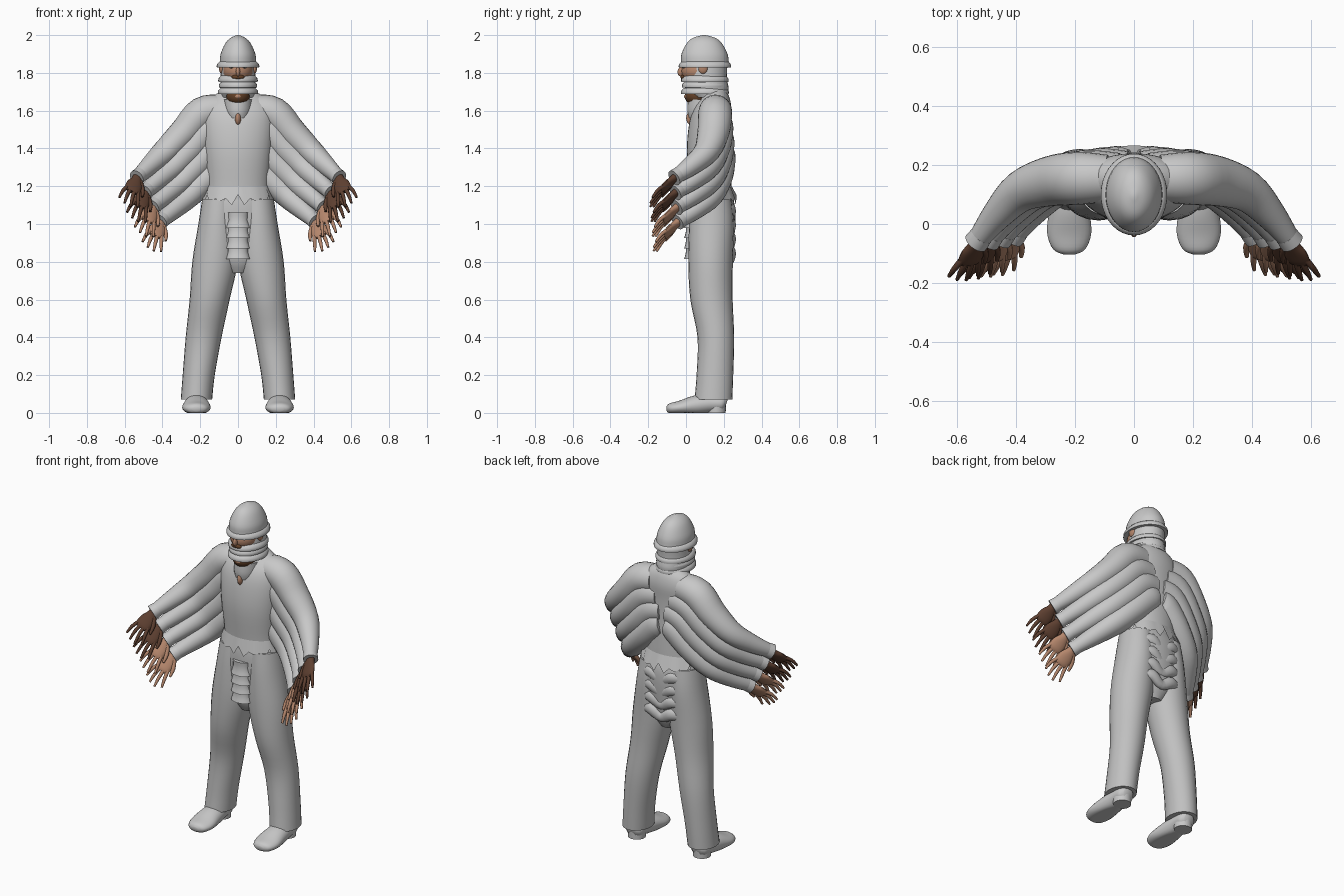
import bpy, bmesh, math
from mathutils import Vector

if "Cube" in bpy.data.objects:
    bpy.data.objects.remove(bpy.data.objects["Cube"], do_unlink=True)


def material(name, rgb):
    m = bpy.data.materials.new(name)
    m.use_nodes = True
    m.diffuse_color = (*rgb, 1)
    m.node_tree.nodes["Principled BSDF"].inputs["Base Color"].default_value = (*rgb, 1)
    return m


CLOTH = material("grey cloth", (0.58, 0.58, 0.58))
TROUSER = material("trouser grey", (0.53, 0.53, 0.53))
SKIN = material("light skin", (0.46, 0.24, 0.15))
BROWN = material("dark brown skin", (0.11, 0.05, 0.03))
HAIR = material("dark beard", (0.12, 0.05, 0.02))
WHITE = material("eye white", (0.7, 0.68, 0.65))


def finish(name, bm, mat, angle=50):
    bmesh.ops.recalc_face_normals(bm, faces=bm.faces)
    me = bpy.data.meshes.new(name)
    bm.to_mesh(me)
    bm.free()
    ob = bpy.data.objects.new(name, me)
    bpy.context.collection.objects.link(ob)
    me.materials.append(mat)
    bpy.ops.object.select_all(action='DESELECT')
    ob.select_set(True)
    bpy.context.view_layer.objects.active = ob
    bpy.ops.object.shade_smooth_by_angle(angle=math.radians(angle))
    return ob


def spline(pts, steps):
    # Smooth interpolation through the control points
    pts = [Vector(p) for p in pts]
    out = []
    for i in range(len(pts) - 1):
        p0, p1 = pts[max(i - 1, 0)], pts[i]
        p2, p3 = pts[i + 1], pts[min(i + 2, len(pts) - 1)]
        for k in range(steps):
            t = k / steps
            out.append(0.5 * (2 * p1 + (p2 - p0) * t + (2 * p0 - 5 * p1 + 4 * p2 - p3) * t * t
                              + (3 * p1 - p0 - 3 * p2 + p3) * t ** 3))
    return out + [pts[-1]]


def sweep(name, pts, mat, side=(1, 0, 0), n=24, steps=4, s=1, floor=False, level=False):
    """Skin rings along points (x, y, z, radius along side, other radius); s mirrors in x."""
    path = spline(pts, steps)
    bm = bmesh.new()
    rings = []
    for i, p in enumerate(path):
        c = p.to_3d() if len(p) == 3 else Vector(p[:3])
        t = Vector(path[min(i + 1, len(path) - 1)][:3]) - Vector(path[max(i - 1, 0)][:3])
        t = Vector((0, 0, 1)) if level else t.normalized()
        a = Vector(side)
        a = (a - t * a.dot(t)).normalized()
        b = t.cross(a)
        ring = []
        for k in range(n):
            w = math.tau * k / n
            v = c + a * p[3] * math.cos(w) + b * p[4] * math.sin(w)
            ring.append(bm.verts.new((v.x * s, v.y, max(v.z, 0) if floor else v.z)))
        rings.append(ring)
    for r, q in zip(rings, rings[1:]):
        for k in range(n):
            bm.faces.new((r[k], r[(k + 1) % n], q[(k + 1) % n], q[k]))
    bm.faces.new(rings[0])
    bm.faces.new(rings[-1])
    return finish(name, bm, mat)


def ball(name, loc, size, mat):
    bm = bmesh.new()
    bmesh.ops.create_uvsphere(bm, u_segments=24, v_segments=14, radius=1)
    for v in bm.verts:
        v.co = Vector([v.co[i] * size[i] + loc[i] for i in range(3)])
    return finish(name, bm, mat)


# Torso
sweep("shirt_torso", [(0, .135, 1.08, .175, .105), (0, .13, 1.2, .165, .11), (0, .12, 1.38, .18, .115),
      (0, .125, 1.52, .19, .11), (0, .14, 1.61, .185, .1), (0, .155, 1.67, .14, .075),
      (0, .16, 1.71, .08, .05)], CLOTH, n=32, level=True)

# Ragged shirt hem
bm = bmesh.new()
N = 36
top = [bm.verts.new((.168 * math.cos(math.tau * k / N), .13 + .112 * math.sin(math.tau * k / N), 1.2)) for k in range(N)]
low = [bm.verts.new((.19 * math.cos(math.tau * k / N), .135 + .132 * math.sin(math.tau * k / N),
                     1.1 + .035 * (k % 2) + .02 * (k % 3 == 0))) for k in range(N)]
for k in range(N):
    j = (k + 1) % N
    bm.faces.new((top[k], top[j], low[j], low[k]))
finish("shirt_hem", bm, CLOTH)

# Trousers
sweep("trouser_seat", [(0, .135, .74, .06, .07), (0, .135, .82, .14, .105), (0, .14, .98, .19, .12),
      (0, .14, 1.1, .19, .118), (0, .135, 1.17, .165, .1)], TROUSER, n=32, level=True)
for s, label in ((1, "left"), (-1, "right")):
    sweep(label + "_trouser_leg", [(.22, .145, .07, .083, .1), (.208, .153, .2, .085, .097),
          (.182, .158, .4, .095, .097), (.15, .135, .6, .106, .112), (.122, .13, .8, .12, .118),
          (.108, .135, 1.0, .102, .118), (.1, .135, 1.13, .09, .105)], TROUSER, s=s, level=True)
    # Shoe and heel
    sweep(label + "_shoe", [(.22, -.103, .02, .02, .012), (.22, -.085, .022, .055, .028),
          (.22, -.03, .028, .075, .037), (.22, .05, .04, .068, .052), (.22, .13, .05, .058, .05),
          (.22, .19, .05, .052, .045), (.22, .212, .045, .03, .03)], CLOTH, s=s, floor=True)
    sweep(label + "_heel", [(.22, .16, 0, .05, .05), (.22, .16, .05, .052, .052)],
          CLOTH, s=s, steps=1, level=True)

# Stacked cloth flaps at the front and folds at the back
for i in range(4):
    z = 1.0 - .055 * i
    sweep("front_flap", [(0, .04, z - .02, .066, .05), (0, .035, z + .02, .052, .035),
          (0, .04, z + .06, .056, .042)], CLOTH, n=16, steps=2, level=True)
    z = 1.05 - .075 * i
    sweep("seat_fold", [(-.14, .2, z + .01, .03, .025), (-.07, .238, z + .025, .035, .026),
          (0, .235, z - .01, .03, .022), (.07, .238, z + .025, .035, .026),
          (.14, .2, z + .01, .03, .025)], TROUSER, side=(0, 0, 1), n=12)

# Four pairs of arms, each a lowered copy of the one above
ARM = [(.09, .155, 1.605, .08, .08), (.19, .155, 1.585, .088, .09), (.285, .145, 1.485, .078, .085),
       (.385, .11, 1.385, .066, .07), (.465, .03, 1.31, .052, .052), (.53, -.055, 1.25, .038, .036)]
AIM = Vector((.28, -.68, -.68)).normalized()
ACROSS = Vector((.8, -.05, .4))
ACROSS = (ACROSS - AIM * ACROSS.dot(AIM)).normalized()


def hand(label, wrist, mat, s):
    def at(along, across):
        return wrist + AIM * along + ACROSS * across

    sweep(label + "_palm", [(*at(-.02, 0), .026, .022), (*at(.02, 0), .028, .02), (*at(.06, 0), .043, .018),
          (*at(.1, 0), .044, .016), (*at(.118, 0), .035, .01)], mat, side=ACROSS, n=14, s=s)
    for j, length in enumerate((.085, .105, .1, .08)):
        u = (j - 1.5) * .021
        sweep(label + "_finger", [(*at(.095, u), .011, .011), (*at(.095 + length * .55, u * 1.45), .01, .01),
              (*(at(.095 + length, u * 1.75) + Vector((0, 0, -.015))), .006, .006)],
              mat, side=ACROSS, n=8, steps=3, s=s)
    sweep(label + "_thumb", [(*at(.025, -.02), .014, .014), (*at(.07, -.05), .012, .012),
          (*at(.115, -.062), .007, .007)], mat, side=ACROSS, n=8, steps=3, s=s)


for i in range(4):
    for s, label in ((1, "left"), (-1, "right")):
        move = Vector((-.041, .006, -.078)) * i
        pts = []
        for p in ARM:
            q = Vector(p[:3]) + move
            pts.append((max(q.x, .02), q.y, q.z, p[3], p[4]))
        sweep(label + "_sleeve", pts, CLOTH, side=(0, 0, 1), s=s)
        # Turned cuff
        end = Vector(pts[-1][:3])
        back = (Vector(pts[-2][:3]) - end).normalized()
        sweep(label + "_cuff", [(*(end + back * .025), .041, .039), (*(end - back * .012), .044, .042)],
              CLOTH, side=(0, 0, 1), steps=1, s=s)
        hand(label, end, BROWN if i < 2 else SKIN, s)

# Neck, collar and open throat
sweep("collar", [(0, .09, 1.56, .06, .075), (0, .095, 1.6, .072, .088), (0, .1, 1.66, .075, .09)],
      CLOTH, level=True)
ball("throat", (0, .035, 1.56), (.018, .034, .04), SKIN)

# Head with the hooded back and stacked brims
sweep("hood", [(0, .125, 1.67, .082, .09), (0, .11, 1.72, .094, .115), (0, .108, 1.77, .092, .108),
      (0, .115, 1.85, .09, .105)], CLOTH, n=32, level=True)
ball("lower_face", (0, .06, 1.675), (.062, .066, .05), HAIR)
ball("lower_chin", (0, .045, 1.675), (.032, .056, .022), SKIN)
ball("face", (0, .075, 1.81), (.08, .1, .075), SKIN)
ball("nose", (0, -.027, 1.805), (.012, .018, .024), SKIN)
ball("moustache", (0, -.016, 1.778), (.034, .013, .013), HAIR)
for x in (-.034, .034):
    ball("eye", (x, -.011, 1.83), (.012, .008, .006), WHITE)
    ball("iris", (x, -.017, 1.83), (.005, .004, .005), HAIR)
    ball("eyebrow", (x, -.012, 1.844), (.018, .009, .004), HAIR)
    ball("ear", (x * 2.6, .09, 1.825), (.012, .025, .03), SKIN)

# Helmet dome, its brim and the brims below
sweep("helmet", [(0, .1, 1.838, .102, .132), (0, .1, 1.855, .097, .127), (0, .098, 1.9, .092, .122),
      (0, .097, 1.955, .068, .094), (0, .096, 1.985, .04, .06), (0, .096, 2.0, .006, .008)],
      CLOTH, n=36, level=True)
for z, w, d in ((1.84, .112, .138), (1.765, .104, .125), (1.735, .1, .12), (1.7, .106, .126)):
    sweep("brim", [(0, .1, z - .012, w, d), (0, .1, z + .004, w, d), (0, .1, z + .02, w - .014, d - .014)],
          CLOTH, n=36, steps=2, level=True)
